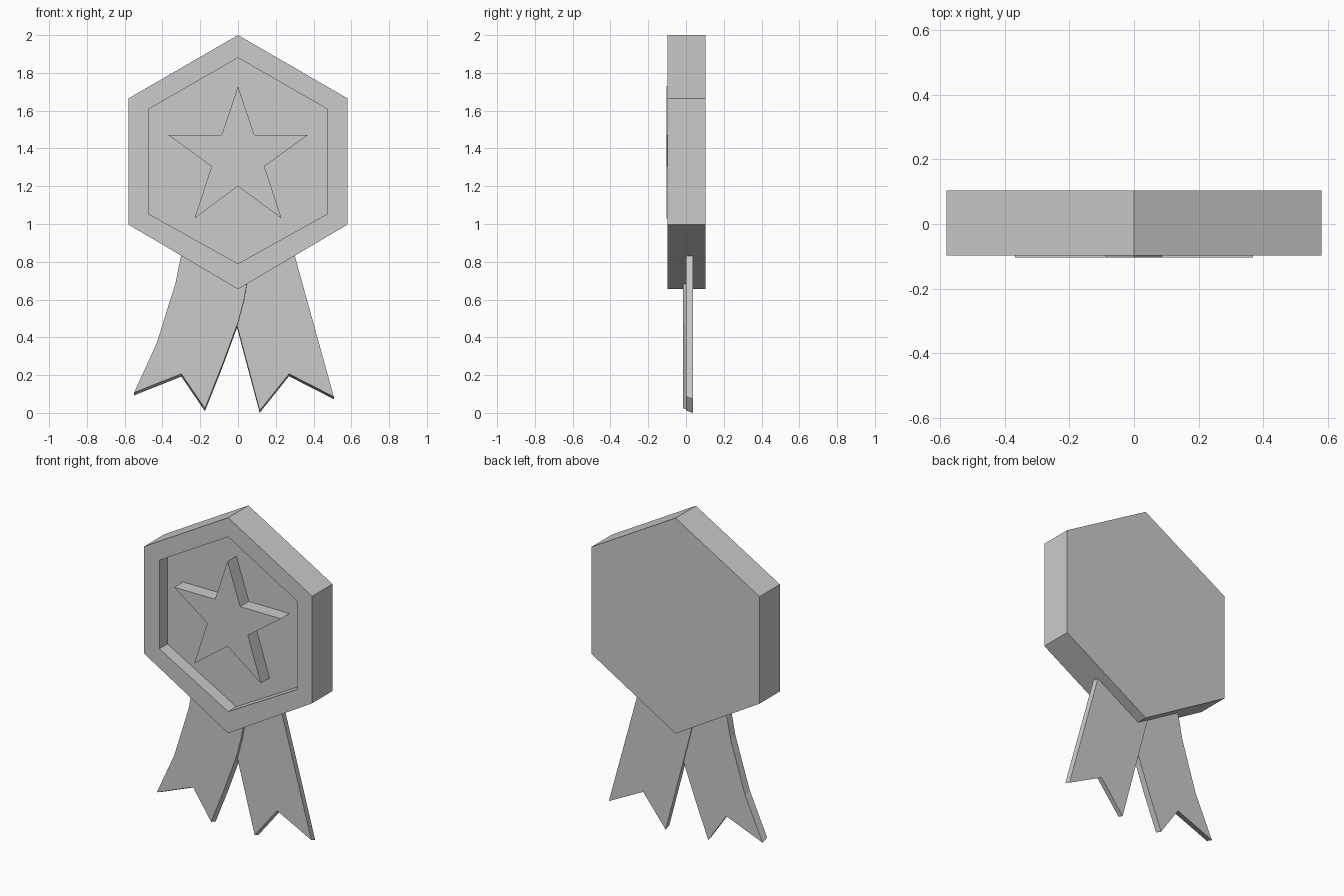
import bpy, bmesh

if "Cube" in bpy.data.objects:
    bpy.data.objects.remove(bpy.data.objects["Cube"])


def build(name, rings):
    """Skin a stack of equal-length rings of (x, y, z) and cap both ends."""
    bm = bmesh.new()
    loops = [[bm.verts.new(p) for p in ring] for ring in rings]
    n = len(loops[0])
    for a, b in zip(loops, loops[1:]):
        for i in range(n):
            j = (i + 1) % n
            bm.faces.new((a[i], a[j], b[j], b[i]))
    caps = [bm.faces.new(loops[0]), bm.faces.new(loops[-1])]
    bmesh.ops.recalc_face_normals(bm, faces=bm.faces[:])
    # concave caps are split cleanly
    bmesh.ops.triangulate(bm, faces=[f for f in caps if len(f.verts) > 6])
    mesh = bpy.data.meshes.new(name)
    bm.to_mesh(mesh)
    bm.free()
    obj = bpy.data.objects.new(name, mesh)
    bpy.context.collection.objects.link(obj)
    return obj


def ring(profile, y, drop=0.0):
    return [(x, y, z - drop) for x, z in profile]


def mirrored(half):
    """Complete a top-to-bottom half profile whose ends lie on x = 0."""
    return half + [(-x, z) for x, z in half[-2:0:-1]]


BACK, FRONT, FLOOR, STAR = 0.103, -0.097, -0.017, -0.103

# Hexagonal medal with a recessed front
outer = mirrored([(0, 2.0), (0.58, 1.665), (0.58, 0.997), (0, 0.655)])
inner = mirrored([(0, 1.88), (0.475, 1.607), (0.475, 1.055), (0, 0.79)])
build("medal_body", [ring(outer, BACK), ring(outer, FRONT),
                     ring(inner, FRONT), ring(inner, FLOOR)])

# Raised star, sunk slightly into the recess floor
star = mirrored([(0, 1.73), (0.087, 1.47), (0.368, 1.47),
                 (0.14, 1.305), (0.23, 1.03), (0, 1.20)])
build("star", [ring(star, STAR), ring(star, FLOOR + 0.01)])

# Ribbon tails with notched ends; the back faces sit a little lower
left_tail = [(-0.29, 0.87), (-0.305, 0.82), (-0.33, 0.69), (-0.43, 0.37),
             (-0.55, 0.108), (-0.30, 0.207), (-0.175, 0.024),
             (-0.085, 0.25), (0.0, 0.48), (0.032, 0.60), (0.055, 0.73)]
right_tail = [(0.29, 0.87), (0.507, 0.086), (0.27, 0.207),
              (0.115, 0.013), (-0.008, 0.475), (-0.075, 0.73)]
build("left_ribbon", [ring(left_tail, -0.015), ring(left_tail, 0.03, 0.015)])
build("right_ribbon", [ring(right_tail, 0.0), ring(right_tail, 0.037, 0.013)])
